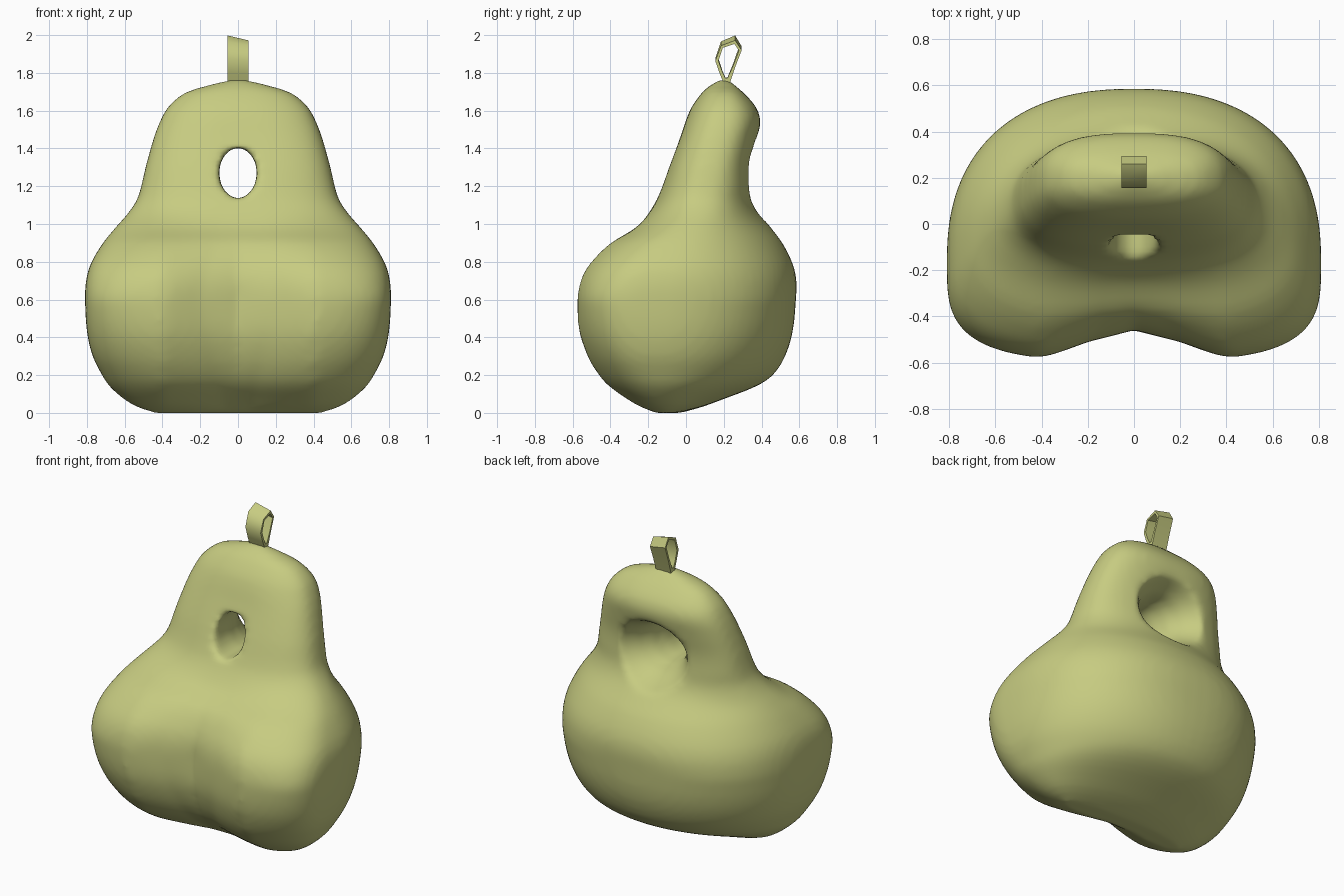
import bpy, bmesh, math

if "Cube" in bpy.data.objects:
    bpy.data.objects.remove(bpy.data.objects["Cube"])

green = bpy.data.materials.new("pear green")
green.diffuse_color = (0.57, 0.60, 0.22, 1)
green.use_nodes = True
green.node_tree.nodes["Principled BSDF"].inputs["Base Color"].default_value = green.diffuse_color


def make_object(name, bm):
    bmesh.ops.recalc_face_normals(bm, faces=bm.faces)
    mesh = bpy.data.meshes.new(name)
    bm.to_mesh(mesh)
    bm.free()
    mesh.materials.append(green)
    obj = bpy.data.objects.new(name, mesh)
    bpy.context.collection.objects.link(obj)
    return obj


def loft(name, rings):
    """Skin a closed shape through rings with equal point counts."""
    bm = bmesh.new()
    loops = [[bm.verts.new(p) for p in ring] for ring in rings]
    n = len(loops[0])
    for a, b in zip(loops, loops[1:]):
        for i in range(n):
            j = (i + 1) % n
            bm.faces.new((a[i], a[j], b[j], b[i]))
    bm.faces.new(loops[0][::-1])
    bm.faces.new(loops[-1])
    return make_object(name, bm)


def power(v, p):
    return math.copysign(abs(v) ** p, v)


def body_ring(z, hx, front, back, mid, notch, n=72):
    """Rounded section, widest at y = mid, with a crease at the front centre."""
    belly = max(0, 1 - abs(z - 0.6) / 0.45)      # squarer around the belly
    arch = min(1, max(0, (z - 1.0) / 0.2))       # squarer back on the arch
    pts = []
    for i in range(n):
        t = 2 * math.pi * i / n
        c, s = math.cos(t), math.sin(t)
        e = 2 / (2.0 + 0.4 * belly + 0.6 * arch if s > 0 else 2.4 + 1.1 * belly)
        x = hx * power(c, e)
        y = mid + (back - mid if s > 0 else mid - front) * power(s, e)
        if s < 0:
            y += notch * min(1, max(0, (0.40 - abs(x)) / 0.33))
        pts.append((x, y, z))
    return pts


def refine(rows, steps=3):
    """Smoothly fill in rows between the given ones."""
    out = []
    for i in range(len(rows) - 1):
        p0, p1 = rows[max(i - 1, 0)], rows[i]
        p2, p3 = rows[i + 1], rows[min(i + 2, len(rows) - 1)]
        h = p2[0] - p1[0]
        for k in range(steps):
            t = k / steps
            row = [p1[0] + h * t]
            for a, b, c, d in list(zip(p0, p1, p2, p3))[1:]:
                m1 = (c - a) / (p2[0] - p0[0]) * h
                m2 = (d - b) / (p3[0] - p1[0]) * h
                row.append((2*t**3 - 3*t**2 + 1) * b + (t**3 - 2*t**2 + t) * m1
                           + (3*t**2 - 2*t**3) * c + (t**3 - t**2) * m2)
            out.append(row)
    return out + [rows[-1]]


# Body profile: height, half width, front y, back y, widest y, crease depth
profile = [
    (0.00, 0.44, -0.19, -0.03, -0.11, 0.05), (0.03, 0.53, -0.28, 0.08, -0.11, 0.10),
    (0.07, 0.60, -0.35, 0.19, -0.12, 0.12), (0.14, 0.68, -0.45, 0.37, -0.13, 0.13),
    (0.20, 0.72, -0.50, 0.46, -0.14, 0.13), (0.30, 0.77, -0.55, 0.525, -0.15, 0.13),
    (0.43, 0.80, -0.585, 0.565, -0.16, 0.13), (0.60, 0.81, -0.59, 0.582, -0.17, 0.13),
    (0.70, 0.805, -0.575, 0.585, -0.15, 0.12), (0.79, 0.78, -0.53, 0.565, -0.12, 0.10),
    (0.90, 0.715, -0.425, 0.51, -0.06, 0.06), (0.98, 0.65, -0.29, 0.45, 0.0, 0.03),
    (1.06, 0.58, -0.205, 0.39, 0.05, 0.01), (1.14, 0.53, -0.16, 0.36, 0.08, 0.01),
    (1.30, 0.49, -0.11, 0.35, 0.12, 0.02), (1.46, 0.445, -0.05, 0.38, 0.16, 0.02),
    (1.55, 0.41, -0.01, 0.395, 0.18, 0.01), (1.62, 0.37, 0.03, 0.37, 0.19, 0),
    (1.69, 0.29, 0.08, 0.31, 0.20, 0), (1.72, 0.21, 0.11, 0.275, 0.20, 0),
    (1.76, 0.06, 0.17, 0.23, 0.20, 0),
]
body = loft("pear_body", [body_ring(*row) for row in refine(profile)])

# Finger hole: narrow at the front, flaring toward the back
hole_path = [(-0.40, 0.10, 1.135, 1.405), (0.05, 0.10, 1.135, 1.405),
             (0.16, 0.13, 1.125, 1.41), (0.25, 0.18, 1.10, 1.42),
             (0.33, 0.245, 1.06, 1.45), (0.46, 0.33, 1.00, 1.51)]
hole = loft("hole_cutter", [
    [(hx * math.cos(2 * math.pi * i / 32), y,
      (lo + hi) / 2 + (hi - lo) / 2 * math.sin(2 * math.pi * i / 32)) for i in range(32)]
    for y, hx, lo, hi in hole_path])
hole.hide_render = True
hole.hide_set(True)

cut = body.modifiers.new("hole", 'BOOLEAN')
cut.operation = 'DIFFERENCE'
cut.solver = 'EXACT'
cut.object = hole
# Blend the rim softly into the body
remesh = body.modifiers.new("blend", 'REMESH')
remesh.mode = 'VOXEL'
remesh.voxel_size = 0.022
remesh.use_smooth_shade = True
soften = body.modifiers.new("soften", 'SMOOTH')
soften.factor = 0.5
soften.iterations = 6

# Stem: a thin folded strip forming a loop seen from the side (y, z)
outer = [(0.20, 1.745), (0.178, 1.80), (0.155, 1.87), (0.185, 1.955),
         (0.26, 1.985), (0.295, 1.93), (0.262, 1.84), (0.232, 1.745)]
inner = [(0.208, 1.775), (0.192, 1.81), (0.172, 1.87), (0.195, 1.943),
         (0.257, 1.965), (0.28, 1.927), (0.25, 1.845), (0.22, 1.775)]
bm = bmesh.new()


def stem_loop(points, x):
    return [bm.verts.new((x, y, z - 0.25 * x * max(0, z - 1.75) / 0.25)) for y, z in points]


ol, orr = stem_loop(outer, -0.055), stem_loop(outer, 0.055)
il, ir = stem_loop(inner, -0.055), stem_loop(inner, 0.055)
for a, b in ((ol, orr), (orr, ir), (ir, il), (il, ol)):
    for i in range(8):
        j = (i + 1) % 8
        bm.faces.new((a[i], a[j], b[j], b[i]))
stem = make_object("stem_loop", bm)

for obj in (body, stem):
    bpy.ops.object.select_all(action='DESELECT')
    obj.select_set(True)
    bpy.context.view_layer.objects.active = obj
    if obj is stem:
        bpy.ops.object.shade_smooth_by_angle(angle=math.radians(50))
    else:
        bpy.ops.object.shade_smooth()
